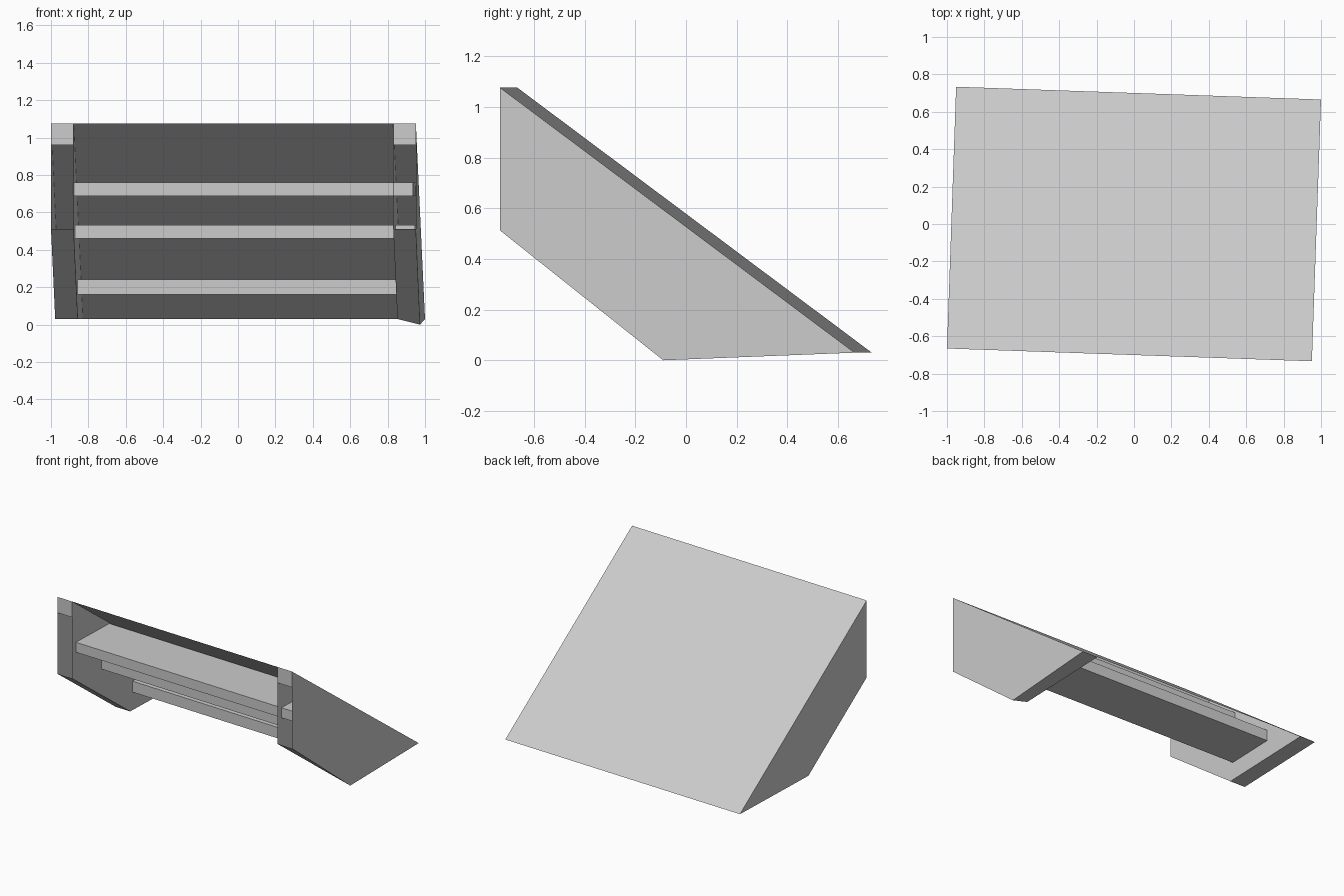
import bpy, bmesh
from math import radians

default = bpy.data.objects.get("Cube")
if default:
    bpy.data.objects.remove(default, do_unlink=True)

HALF_W, HALF_D, INNER = 0.976, 0.70, 0.855
TOP, BASE = 1.076, 0.03
TURN = radians(-2)  # the whole unit stands slightly turned

grey = bpy.data.materials.new("light_grey")
grey.use_nodes = True
grey.diffuse_color = (0.6, 0.6, 0.6, 1)
grey.node_tree.nodes["Principled BSDF"].inputs["Base Color"].default_value = (0.6, 0.6, 0.6, 1)


def finish(name, bm):
    mesh = bpy.data.meshes.new(name)
    bm.to_mesh(mesh)
    bm.free()
    mesh.materials.append(grey)
    obj = bpy.data.objects.new(name, mesh)
    obj.rotation_euler.z = TURN
    bpy.context.collection.objects.link(obj)
    return obj


# Sloping sheet running from the top front edge down to the back
bm = bmesh.new()
corners = [(-HALF_W, -HALF_D, TOP), (HALF_W, -HALF_D, TOP),
           (HALF_W, HALF_D, BASE), (-HALF_W, HALF_D, BASE)]
bm.faces.new([bm.verts.new(c) for c in corners])
finish("sloping_panel", bm)


# Hollow side walls, open at the front between the top strip and the slope
def side_wall(name, side, outer_knee_z):
    bm = bmesh.new()

    def profile(x, knee_z):
        points = [(-HALF_D, TOP), (-HALF_D, 0.96), (-HALF_D, 0.512),
                  (-0.056, knee_z), (HALF_D, BASE)]
        return [bm.verts.new((side * x, y, z)) for y, z in points]

    outer = profile(HALF_W, outer_knee_z)
    inner = profile(INNER, BASE)
    bm.faces.new(outer)
    bm.faces.new(inner[::-1])
    for i in (0, 2, 3):  # front strip, slope and foot
        bm.faces.new([outer[i + 1], outer[i], inner[i], inner[i + 1]])
    if side < 0:
        bmesh.ops.reverse_faces(bm, faces=bm.faces[:])
    finish(name, bm)


side_wall("left_wall", 1, 0.0)
side_wall("right_wall", -1, BASE)


# Three stepped shelves, whose ends run into the left wall
def shelf(name, front, bottom, depth=0.37, height=0.073, x0=-0.862, x1=0.96):
    bm = bmesh.new()
    bmesh.ops.create_cube(bm, size=1)
    bmesh.ops.scale(bm, vec=(x1 - x0, depth, height), verts=bm.verts)
    bmesh.ops.translate(bm, verts=bm.verts,
                        vec=((x0 + x1) / 2, front + depth / 2, bottom + height / 2))
    finish(name, bm)


shelf("upper_shelf", -0.655, 0.687)
shelf("middle_shelf", -0.375, 0.46)
shelf("lower_shelf", -0.03, 0.162, height=0.08)
